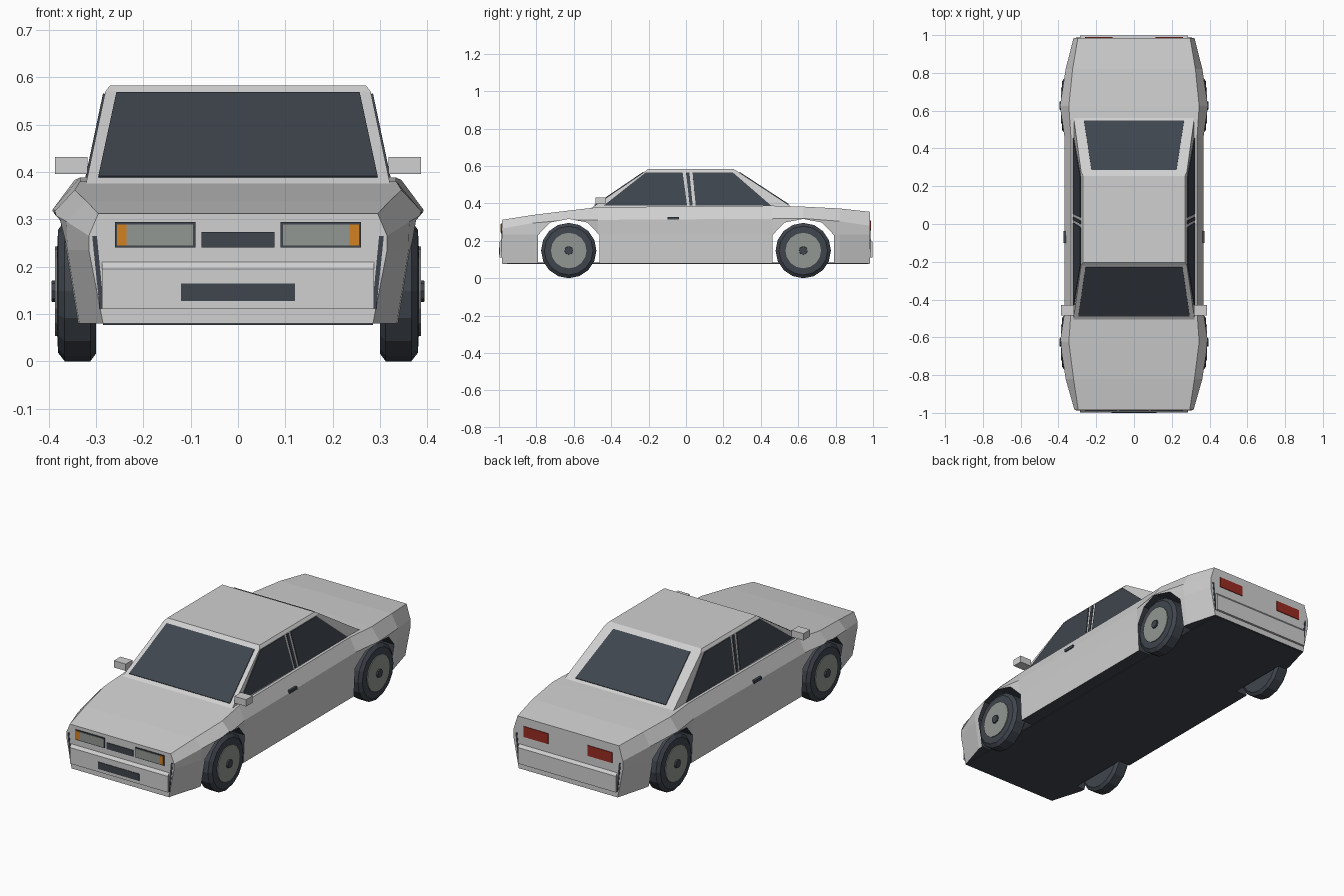
import bpy, bmesh, math
from mathutils import Vector

cube = bpy.data.objects.get("Cube")
if cube:
    bpy.data.objects.remove(cube, do_unlink=True)


def material(name, r, g, b):
    m = bpy.data.materials.new(name)
    m.use_nodes = True
    m.diffuse_color = (r, g, b, 1)
    m.node_tree.nodes["Principled BSDF"].inputs["Base Color"].default_value = (r, g, b, 1)
    return m


paint = material("light grey paint", 0.63, 0.63, 0.63)
dark = material("dark slate", 0.05, 0.06, 0.075)
grey = material("mid grey", 0.29, 0.31, 0.29)
orange = material("amber", 0.65, 0.22, 0.015)
red = material("tail red", 0.32, 0.025, 0.015)


def loft(name, rings, mats, index=0):
    """Skin a run of equal-length rings and cap both ends."""
    bm = bmesh.new()
    loops = [[bm.verts.new(p) for p in ring] for ring in rings]
    n = len(loops[0])
    for a, b in zip(loops, loops[1:]):
        for i in range(n):
            j = (i + 1) % n
            bm.faces.new((a[i], a[j], b[j], b[i]))
    bm.faces.new(loops[0])
    bm.faces.new(loops[-1])
    bmesh.ops.recalc_face_normals(bm, faces=bm.faces)
    for f in bm.faces:
        f.material_index = index
    me = bpy.data.meshes.new(name)
    bm.to_mesh(me)
    bm.free()
    for m in mats:
        me.materials.append(m)
    ob = bpy.data.objects.new(name, me)
    bpy.context.collection.objects.link(ob)
    return ob


def plate(name, pts, mat, half=0.004):
    """Thin flat panel centred on its outline."""
    pts = [Vector(p) for p in pts]
    n = (pts[1] - pts[0]).cross(pts[2] - pts[0]).normalized() * half
    return loft(name, [[p - n for p in pts], [p + n for p in pts]], [mat])


def end_plate(name, x0, x1, z0, z1, y, mat, half=0.003):
    return plate(name, [(x0, y, z0), (x1, y, z0), (x1, y, z1), (x0, y, z1)], mat, half)


def extrude_x(name, profile, x0, x1, mats, index=0):
    return loft(name, [[(x, y, z) for y, z in profile] for x in (x0, x1)], mats, index)


def turned(name, side, profile, mat, sides=16):
    """Turn an (x, radius) profile around the axle."""
    rings = [[(side * x, r * math.cos(2 * math.pi * i / sides), r * math.sin(2 * math.pi * i / sides))
              for i in range(sides)] for x, r in profile]
    return loft(name, rings, [mat])


# Lower body: y, sill width, waist width, crease width and height, deck width and height
stations = [
    (-0.985, 0.285, 0.315, 0.315, 0.265, 0.295, 0.312),
    (-0.82, 0.335, 0.36, 0.362, 0.295, 0.32, 0.338),
    (-0.625, 0.355, 0.38, 0.392, 0.312, 0.345, 0.362),
    (-0.47, 0.355, 0.362, 0.368, 0.312, 0.334, 0.38),
    (0.46, 0.355, 0.362, 0.368, 0.318, 0.334, 0.388),
    (0.625, 0.355, 0.38, 0.392, 0.32, 0.345, 0.383),
    (0.82, 0.335, 0.358, 0.362, 0.305, 0.325, 0.373),
    (0.985, 0.29, 0.32, 0.32, 0.28, 0.297, 0.355),
]
rings = []
for y, sill, waist, crease, zc, deck, zd in stations:
    half = [(sill, 0.08), (waist, 0.235), (crease, zc), (deck, zd)]
    rings.append([(x, y, z) for x, z in half] + [(-x, y, z) for x, z in reversed(half)])
body = loft("body", rings, [paint, dark])
for f in body.data.polygons:
    if f.normal.z < -0.9:
        f.material_index = 1

# Wheel arches cut straight through
AXLE = 0.627
arch = [(-0.165, 0.02), (-0.165, 0.23), (-0.1, 0.298), (0, 0.317), (0.1, 0.298), (0.165, 0.23), (0.165, 0.02)]
for end in (-1, 1):
    cutter = extrude_x("arch_cutter", [(end * AXLE + y, z) for y, z in arch], -0.6, 0.6, [paint, dark], 1)
    cutter.hide_render = True
    mod = body.modifiers.new("arch", "BOOLEAN")
    mod.operation = "DIFFERENCE"
    mod.solver = "EXACT"
    mod.object = cutter
    bpy.context.view_layer.objects.active = body
    bpy.ops.object.modifier_apply(modifier=mod.name)
    bpy.data.objects.remove(cutter, do_unlink=True)

plate("floor", [(-0.285, -0.98, 0.08), (0.285, -0.98, 0.08), (0.285, 0.98, 0.08), (-0.285, 0.98, 0.08)], dark, 0.003)


# Cabin planes as functions of height
def side_x(z):
    return 0.32 - 0.21 * (z - 0.38)


def front_y(z):
    return -0.5 + 1.474 * (z - 0.38)


def rear_y(z):
    return 0.56 - 1.53 * (z - 0.385)


def cabin_ring(z, x, y0, y1):
    return [(-x, y0, z), (x, y0, z), (x, y1, z), (-x, y1, z)]


loft("cabin", [cabin_ring(z, side_x(z), front_y(z), rear_y(z)) for z in (0.36, 0.57)]
     + [cabin_ring(0.583, 0.27, -0.205, 0.255)], [paint])

# Glass
LOW, HIGH = 0.388, 0.565
plate("windshield", [(-0.295, front_y(LOW), LOW), (0.295, front_y(LOW), LOW),
                     (0.257, front_y(HIGH), HIGH), (-0.257, front_y(HIGH), HIGH)], dark)
plate("rear_window", [(-0.265, rear_y(0.394), 0.394), (0.265, rear_y(0.394), 0.394),
                      (0.225, rear_y(HIGH), HIGH), (-0.225, rear_y(HIGH), HIGH)], dark)
# bottom front, bottom rear, top rear, top front
panes = {
    "front_side_window": (-0.44, 0.006, -0.018, -0.215),
    "pillar_trim": (0.02, 0.036, 0.018, 0.0),
    "rear_side_window": (0.052, 0.455, 0.25, 0.035),
}

for s, label in ((1, "left"), (-1, "right")):
    for name, ys in panes.items():
        plate(f"{label}_{name}", [(s * side_x(z), y, z) for y, z in zip(ys, (LOW, LOW, HIGH, HIGH))], dark)

    # Mirror and door handle
    extrude_x(f"{label}_mirror", [(-0.485, 0.396), (-0.43, 0.396), (-0.43, 0.432), (-0.485, 0.432)],
              s * 0.318, s * 0.387, [paint])
    extrude_x(f"{label}_door_handle", [(-0.1, 0.313), (-0.038, 0.313), (-0.038, 0.328), (-0.1, 0.328)],
              s * 0.35, s * 0.374, [dark])

    # Wheels
    for end, place in ((-1, "front"), (1, "rear")):
        parts = [
            turned(f"{label}_{place}_tire", s, [(0.3, 0.132), (0.312, 0.148), (0.366, 0.148),
                                               (0.38, 0.13), (0.382, 0.09)], dark),
            turned(f"{label}_{place}_rim", s, [(0.36, 0.095), (0.386, 0.095), (0.386, 0.03)], grey),
            turned(f"{label}_{place}_hub", s, [(0.37, 0.025), (0.394, 0.022)], dark, 8),
        ]
        for p in parts:
            p.location = (0, end * AXLE, 0.148)

        # Dark gap beside the end panel
        y = end * 0.985
        plate(f"{label}_{place}_corner_gap", [(s * 0.298, y, 0.265), (s * 0.308, y, 0.265),
                                              (s * 0.292, y, 0.11), (s * 0.283, y, 0.11)], dark, 0.002)

    # Lamps
    a, b = sorted((s * 0.09, s * 0.26))
    end_plate(f"{label}_headlight_frame", a, b, 0.24, 0.294, -0.986, dark)
    end_plate(f"{label}_headlight", s * 0.095, s * 0.235, 0.245, 0.289, -0.988, grey)
    end_plate(f"{label}_indicator", s * 0.235, s * 0.256, 0.245, 0.289, -0.988, orange)
    end_plate(f"{label}_tail_light", s * 0.115, s * 0.26, 0.255, 0.31, 0.986, red)

# Bumpers with a sloped top
for end, place in ((-1, "front"), (1, "rear")):
    extrude_x(f"{place}_bumper", [(end * y, z) for y, z in ((0.96, 0.11), (0.997, 0.11), (0.997, 0.195),
                                                           (0.984, 0.211), (0.96, 0.211))],
              -0.287, 0.287, [paint])

# Nose openings
end_plate("grille", -0.077, 0.077, 0.24, 0.273, -0.986, dark)
end_plate("lower_intake", -0.12, 0.12, 0.127, 0.164, -0.997, dark)
